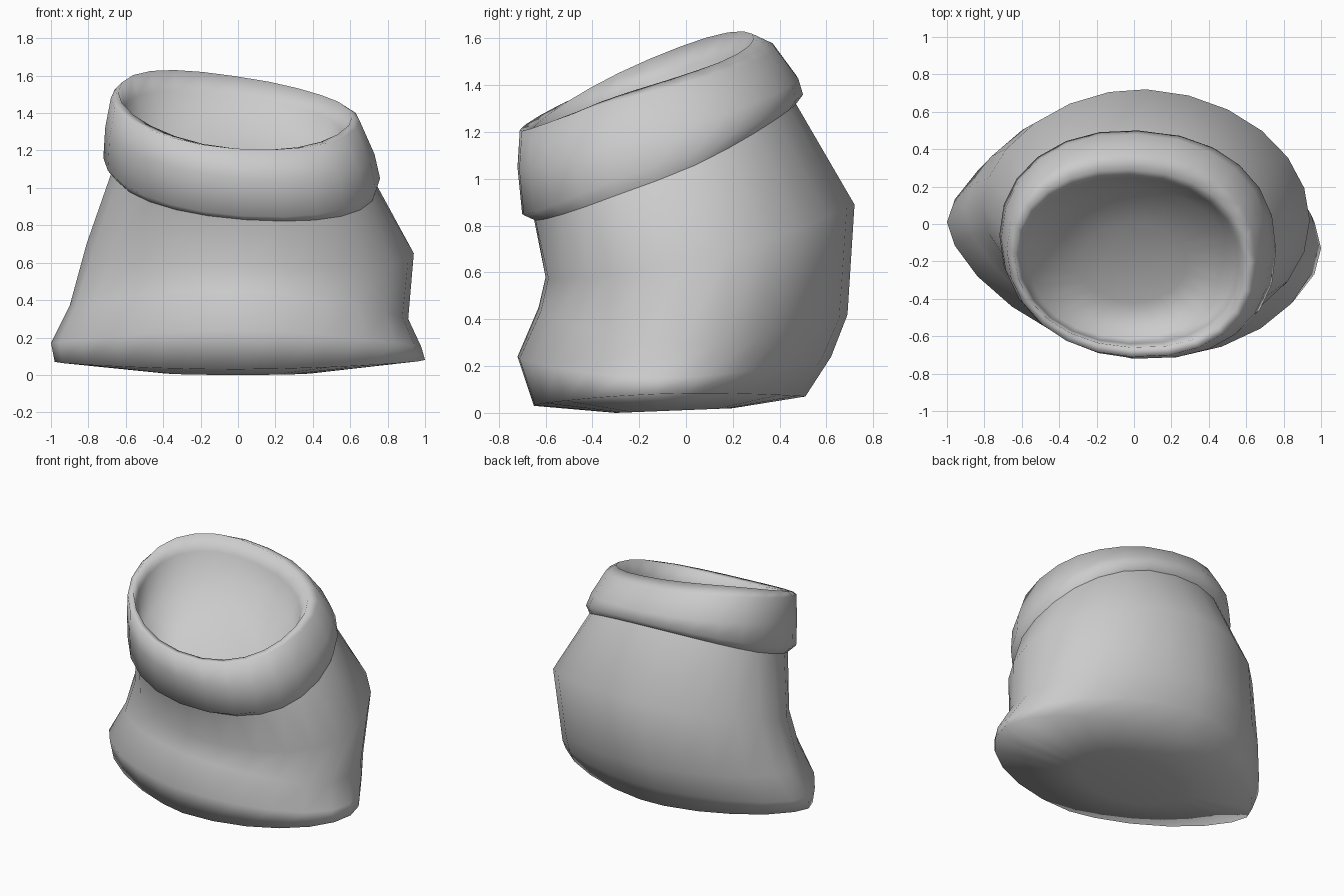
import bpy, bmesh
from math import cos, sin, tau, copysign

if "Cube" in bpy.data.objects:
    bpy.data.objects.remove(bpy.data.objects["Cube"])

SEG = 24


def power(v, e):
    return copysign(abs(v) ** e, v)


def ring(bm, left, right, front, back, e_left, e_right, shift=0, bump=0):
    """Tilted oval; left/right are (x, z), front/back are (y, z).
    shift moves the left end backwards, bump raises the back left."""
    verts = []
    for i in range(SEG):
        a = tau * i / SEG
        c, s = cos(a), sin(a)
        e = e_left if c < 0 else e_right
        x = (left[0] + right[0]) / 2 + (right[0] - left[0]) / 2 * power(c, e)
        y = (front[0] + back[0]) / 2 + (back[0] - front[0]) / 2 * power(s, e)
        y -= shift * c
        z = (c * c * (left[1] + right[1]) + s * s * (front[1] + back[1])
             + c * (right[1] - left[1]) + s * (back[1] - front[1])) / 2
        z += bump * max(0, cos(a - 2.1)) ** 2
        verts.append(bm.verts.new((x, y, z)))
    return verts


def loft(name, sections, cap_start=False, cap_end=False):
    bm = bmesh.new()
    rings = [ring(bm, *s) for s in sections]
    for lo, hi in zip(rings, rings[1:]):
        for i in range(SEG):
            j = (i + 1) % SEG
            bm.faces.new((lo[i], lo[j], hi[j], hi[i]))
    if cap_start:
        bm.faces.new(rings[0][::-1])
    if cap_end:
        bm.faces.new(rings[-1])
    me = bpy.data.meshes.new(name)
    bm.to_mesh(me)
    bm.free()
    ob = bpy.data.objects.new(name, me)
    bpy.context.collection.objects.link(ob)
    for p in me.polygons:
        p.use_smooth = True
    return ob


# Sagging cloth body: left, right, front, back, roundness
neck = ((-.67, 1.1), (.74, .99), (-.65, .83), (.47, 1.32), .95, .9, .04)
loft("sack_body", [
    ((-.4, .01), (.4, .01), (-.3, .0), (.2, .02), 1, 1),
    ((-.98, .07), (1.0, .08), (-.65, .03), (.51, .07), 1.25, 1.05, .06),
    ((-1.0, .17), (.98, .15), (-.72, .24), (.62, .24), 1.25, 1.05, .06),
    ((-.90, .37), (.91, .3), (-.63, .45), (.69, .42), 1.18, 1, .05),
    ((-.81, .7), (.94, .65), (-.60, .58), (.72, .89), 1.1, 1, .04),
    neck,
], cap_start=True)

# Rolled-over collar, continuing into the hollow inside
loft("rolled_rim", [
    neck,
    ((-.72, 1.16), (.76, 1.05), (-.70, .85), (.50, 1.36), .95, .88, .04),
    ((-.71, 1.32), (.73, 1.18), (-.72, 1.05), (.48, 1.42), .95, .88, .04, .01),
    ((-.68, 1.47), (.65, 1.36), (-.71, 1.21), (.38, 1.53), .95, .88, .03, .04),
    ((-.64, 1.5), (.61, 1.38), (-.66, 1.21), (.29, 1.56), .95, .9, .03, .05),
    ((-.61, 1.4), (.56, 1.28), (-.64, 1.1), (.25, 1.47), .95, .9, .02, .03),
    ((-.56, 1.18), (.52, 1.12), (-.61, .9), (.19, 1.36), .95, .95),
    ((-.3, 1.06), (.28, 1.04), (-.42, .93), (.0, 1.19), 1, 1),
], cap_end=True)
